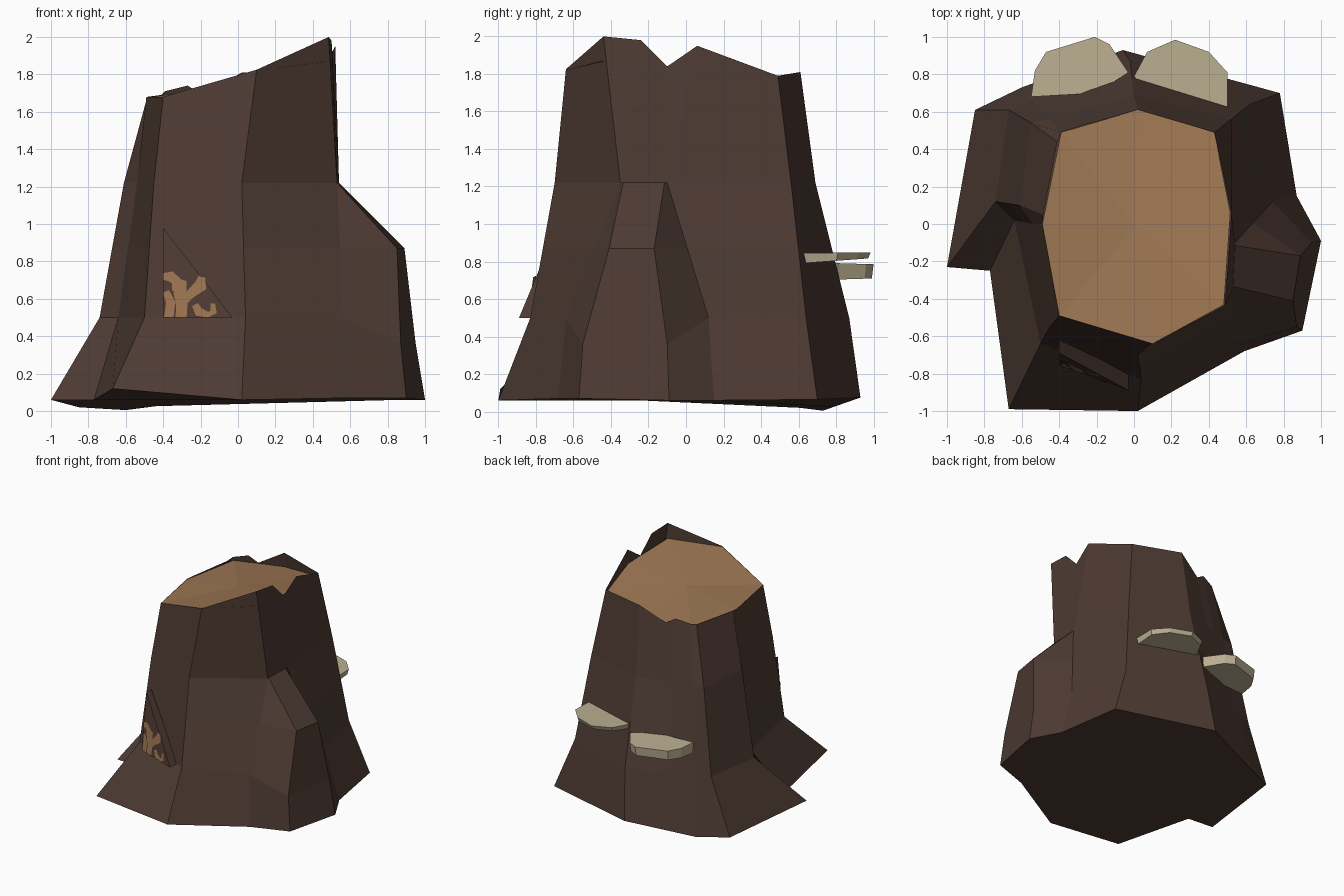
import bpy, bmesh
from mathutils import Vector

if "Cube" in bpy.data.objects:
    bpy.data.objects.remove(bpy.data.objects["Cube"])


def material(name, rgb):
    m = bpy.data.materials.new(name)
    lin = [((c / 255 + 0.055) / 1.055) ** 2.4 for c in rgb]
    m.diffuse_color = (*lin, 1)
    m.use_nodes = True
    m.node_tree.nodes["Principled BSDF"].inputs["Base Color"].default_value = m.diffuse_color
    return m


BARK = material("dark bark", (78, 59, 51))
WOOD = material("cut wood", (156, 118, 82))
FUNGUS = material("pale fungus", (187, 175, 146))


def build(name, verts, faces, mat):
    me = bpy.data.meshes.new(name)
    me.from_pydata([tuple(v) for v in verts], [], faces)
    bm = bmesh.new()
    bm.from_mesh(me)
    bmesh.ops.recalc_face_normals(bm, faces=bm.faces)
    bm.to_mesh(me)
    bm.free()
    me.materials.append(mat)
    ob = bpy.data.objects.new(name, me)
    bpy.context.collection.objects.link(ob)
    return ob


def column(top, mid, low, base):
    """Bark ridge from rim to ground, with an extra point at knee height."""
    a, b = Vector((*mid, 1.22)), Vector((*low, 0.5))
    return [Vector(top), a, a.lerp(b, 0.486), b, Vector(base)]


def root(*pts):
    return [Vector(p) for p in pts]


def notch(top, a, b, t):
    """Rim point between two ridges; the wall below stays flat."""
    return [Vector(top)] + [p.lerp(q, t) for p, q in zip(a[1:], b[1:])]


# Bark ridges, counter-clockwise from the front left
front_left = column((-.40, -.49, 1.68), (-.45, -.55), (-.50, -.64), (-.67, -.99, .12))
front = column((.10, -.64, 1.825), (.02, -.70), (.04, -.83), (.02, -1.0, .06))
front_right = column((.485, -.44, 2.0), (.53, -.35), (.56, -.64), (.59, -.68, .07))
root_a = root((.50, -.24, 1.98), (.53, -.335, 1.22), (.85, -.41, .87),
              (.87, -.55, .36), (.90, -.57, .07))
root_b = root((.51, -.10, 1.84), (.54, -.115, 1.22), (.89, -.17, .87),
              (.95, -.10, .36), (1.0, -.09, .06))
right = column((.52, .06, 1.95), (.54, -.10), (.74, .12), (.87, .15, .06))
back_right = column((.43, .49, 1.79), (.52, .56), (.62, .64), (.78, .70, .065))
back = column((.02, .61, 1.81), (.0, .69), (-.02, .87), (-.06, .93, .075))
back_left = column((-.39, .49, 1.71), (-.45, .56), (-.54, .66), (-.60, .73, .005))
left_root_back = column((-.41, .44, 1.69), (-.55, .54), (-.67, .61), (-.85, .61, .02))
left_root_front = column((-.485, .05, 1.68), (-.61, .10), (-.74, .12), (-1.0, -.23, .06))
left = column((-.49, 0, 1.68), (-.54, 0), (-.64, .02), (-.77, -.25, .06))
cols = [front_left, front, front_right, root_a, root_b, right, back_right, back,
        notch((-.19, .55, 1.69), back, back_left, .5),
        notch((-.27, .53, 1.74), back, back_left, .7),
        back_left, left_root_back, left_root_front, left]

# Bark shell lofted through the ridges, closed underneath
n, rows = len(cols), 5
verts = [p for c in cols for p in c]
faces = []
for i in range(n):
    j = (i + 1) % n
    for k in range(rows - 1):
        faces.append((i * rows + k, i * rows + k + 1, j * rows + k + 1, j * rows + k))
faces.append([i * rows + rows - 1 for i in range(n)])
build("bark_trunk", verts, faces, BARK)

# Sloping cut top, set a little below the jagged rim
cut = [(-.40, -.49, 1.68), (.10, -.64, 1.82), (.48, -.44, 1.87), (.515, .06, 1.83),
       (.43, .49, 1.76), (.02, .61, 1.69), (-.39, .49, 1.68), (-.49, 0, 1.675)]
fan = [(i, (i + 1) % 8, 8) for i in range(8)]
build("cut_top", cut + [(.01, -.01, 1.75)], fan, WOOD)


# Loose bark flap on the front
def on_flap(x, z, lift=0):
    return (x, -.75 - (x + .40) * .378 + (z - .5) * .125 - lift, z)


flap = [on_flap(-.40, .98), on_flap(-.40, .5), on_flap(-.03, .5)]
build("bark_flap", flap + [(-.40, -.62, .98), (-.40, -.66, .5), (-.03, -.79, .5)],
      [(0, 1, 2), (0, 3, 4, 1), (1, 4, 5, 2), (2, 5, 3, 0)], BARK)

# Bare wood trails on the flap: (x, z, half width) along each trail
trails = [
    [(-.40, .72, .018), (-.36, .72, .028), (-.325, .69, .03), (-.34, .64, .012)],
    [(-.385, .64, .018), (-.36, .58, .025), (-.37, .50, .025)],
    [(-.29, .70, .015), (-.31, .63, .035), (-.30, .56, .03), (-.305, .50, .03)],
    [(-.19, .72, .02), (-.20, .67, .035), (-.25, .63, .025), (-.285, .59, .02)],
    [(-.23, .57, .018), (-.21, .53, .025), (-.16, .515, .015), (-.13, .53, .018), (-.135, .575, .012)],
]
tv, tf = [], []
for trail in trails:
    pts = [Vector((x, z)) for x, z, w in trail]
    for i, (x, z, w) in enumerate(trail):
        d = (pts[min(i + 1, len(pts) - 1)] - pts[max(i - 1, 0)]).normalized()
        side = Vector((-d.y, d.x)) * w
        for s in (1, -1):
            q = pts[i] + side * s
            tv.append(on_flap(max(q.x, -.40), max(q.y, .5), .005))
        if i:
            m = len(tv)
            tf.append((m - 4, m - 3, m - 1, m - 2))
build("bare_wood_trails", tv, tf, WOOD)


# Shelf fungi on the back: top outline with a smaller underside
def shelf(name, outline, z_top, z_low, slope, inset):
    y0 = min(y for x, y in outline)
    cx = sum(x for x, y in outline) / len(outline)
    top = [(x, y, z_top + (y - y0) * slope) for x, y in outline]
    low = [(cx + (x - cx) * inset, y0 + (y - y0) * inset, z_low + (y - y0) * (slope + .06))
           for x, y in outline]
    m = len(outline)
    sides = [(i, (i + 1) % m, m + (i + 1) % m, m + i) for i in range(m)]
    build(name, top + low, [list(range(m)), list(range(m, 2 * m))] + sides, FUNGUS)


shelf("upper_fungus", [(.50, .61), (.50, .81), (.40, .92), (.22, .985), (.07, .92), (0, .79), (.10, .66)],
      .845, .79, .01, .96)
shelf("lower_fungus", [(-.03, .81), (-.13, .96), (-.21, 1.0), (-.47, .92), (-.53, .82), (-.55, .68), (-.2, .70)],
      .795, .70, -.03, .97)
